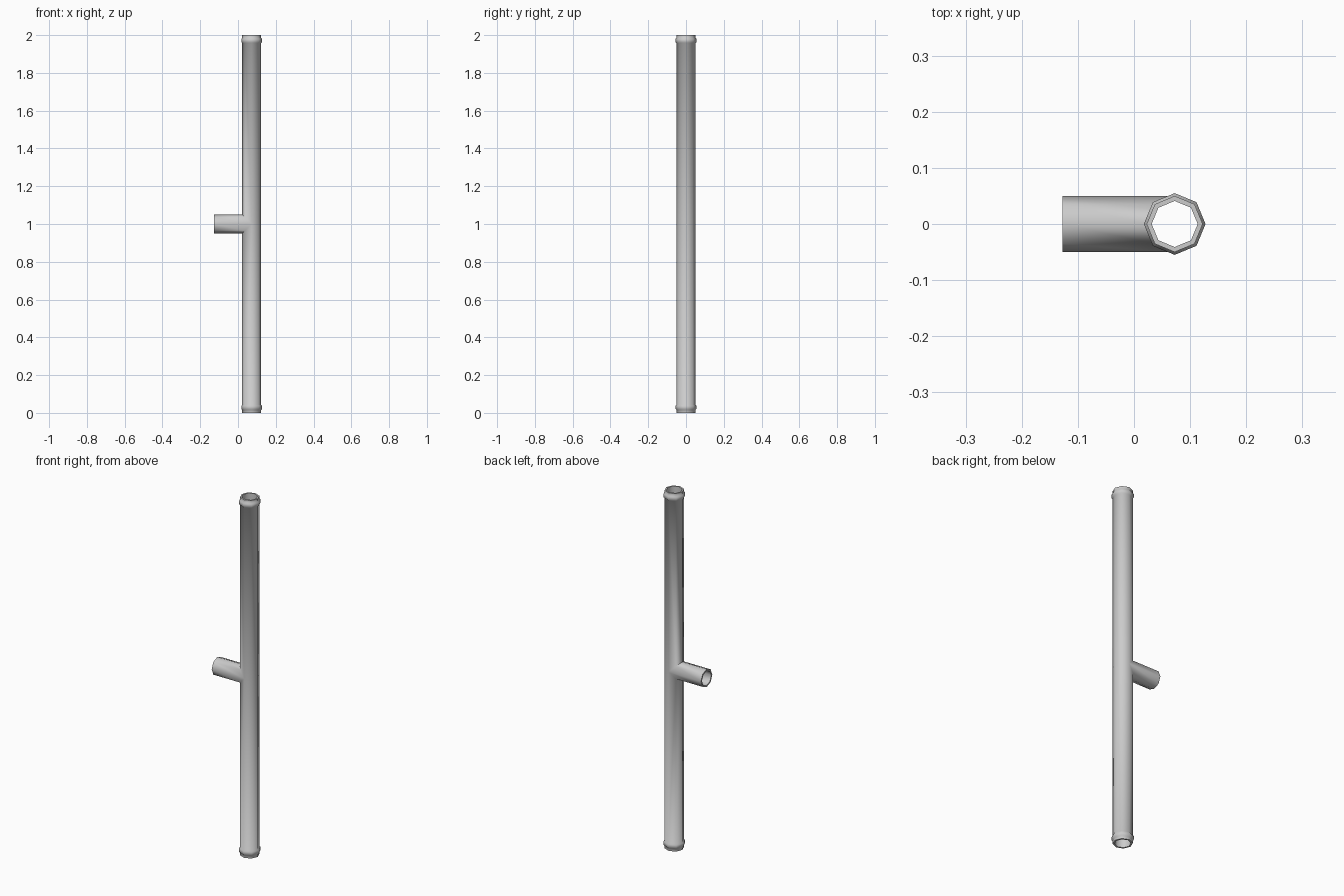
import bpy, bmesh
from math import cos, sin, pi, radians

if "Cube" in bpy.data.objects:
    bpy.data.objects.remove(bpy.data.objects["Cube"])

N = 8                    # sides of every pipe
CX, MID, TOP = 0.0725, 1.0, 2.0
END_X = -0.1275          # open end of the side branch
R_OUT, R_IN, R_BEAD = 0.05, 0.041, 0.055
ANG = [2 * pi * k / N for k in range(N)]

bm = bmesh.new()


def ring(r, zs):
    """Octagonal loop around the vertical axis; zs gives the height per angle."""
    return [bm.verts.new((CX + r * cos(a), r * sin(a), zs(a))) for a in ANG]


def bridge(a, b):
    for i in range(N):
        j = (i + 1) % N
        bm.faces.new((a[i], a[j], b[j], b[i]))


def pipe_wall(r, profile):
    """Upright wall whose two halves leave a saddle-shaped mouth for the branch."""
    mouth = lambda a: max(0.0, -r * cos(a))
    for s in (-1, 1):
        loops = [ring(pr, lambda a, z=z: MID + s * (MID - z)) for pr, z in profile]
        loops.append(ring(r, lambda a: MID + s * mouth(a)))
        for p, q in zip(loops, loops[1:]):
            bridge(p, q)


def branch_wall(r):
    """Side branch from its open end to the saddle on the upright."""
    end = [bm.verts.new((END_X, r * cos(a), MID + r * sin(a))) for a in ANG]
    saddle = [bm.verts.new((CX - r * abs(sin(a)), r * cos(a), MID + r * sin(a)))
              for a in ANG]
    bridge(end, saddle)
    return end


# outer skin, starting at the inner rim and running over the raised end bead
pipe_wall(R_OUT, [(R_IN, 0), (R_OUT, 0), (R_OUT, 0.015), (R_BEAD, 0.02),
                  (R_BEAD, 0.038), (R_OUT, 0.043)])
# bore
pipe_wall(R_IN, [(R_IN, 0)])
# branch walls and end rim
bridge(branch_wall(R_OUT), branch_wall(R_IN))

bmesh.ops.remove_doubles(bm, verts=bm.verts, dist=1e-5)
bmesh.ops.dissolve_degenerate(bm, edges=bm.edges, dist=1e-6)
bmesh.ops.recalc_face_normals(bm, faces=bm.faces)

mesh = bpy.data.meshes.new("tee_pipe")
bm.to_mesh(mesh)
bm.free()
obj = bpy.data.objects.new("tee_pipe", mesh)
bpy.context.collection.objects.link(obj)
bpy.context.view_layer.objects.active = obj
obj.select_set(True)
bpy.ops.object.shade_smooth_by_angle(angle=radians(50))
